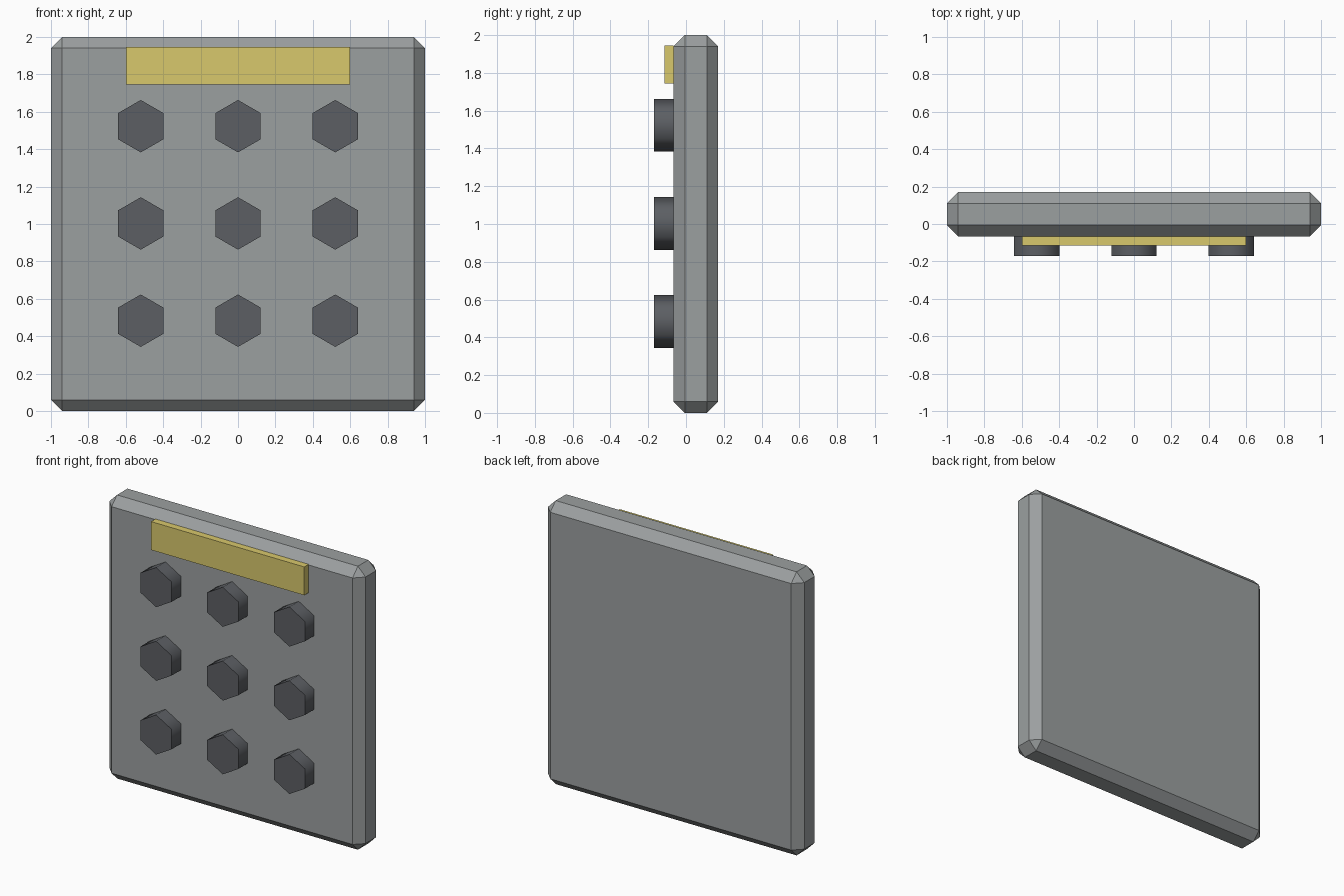
import bpy
from math import radians

cube = bpy.data.objects.get("Cube")
if cube:
    bpy.data.objects.remove(cube, do_unlink=True)


def material(name, rgb):
    mat = bpy.data.materials.new(name)
    mat.use_nodes = True
    colour = (*rgb, 1)
    mat.diffuse_color = colour
    mat.node_tree.nodes["Principled BSDF"].inputs["Base Color"].default_value = colour
    return mat


def box(name, centre, size, mat):
    bpy.ops.mesh.primitive_cube_add(size=1, location=centre)
    obj = bpy.context.object
    obj.name = name
    obj.scale = size
    bpy.ops.object.transform_apply(location=False, rotation=False, scale=True)
    obj.data.materials.append(mat)
    return obj


grey = material("panel grey", (0.33, 0.35, 0.352))
dark = material("dark steel", (0.107, 0.114, 0.126))
yellow = material("label yellow", (0.69, 0.58, 0.15))

FRONT = -0.066   # front face of the panel
BACK = 0.17

# Chamfered square panel
panel = box("panel", (0, (FRONT + BACK) / 2, 1), (2, BACK - FRONT, 2), grey)
bevel = panel.modifiers.new("chamfer", "BEVEL")
bevel.width = 0.06
bevel.segments = 1

# Raised strip near the top
box("label_strip", (0, (FRONT - 0.115) / 2, 1.845), (1.195, FRONT + 0.115, 0.2), yellow)

# Grid of hexagonal studs, points up
for row in range(3):
    for col in range(3):
        bpy.ops.mesh.primitive_cylinder_add(
            vertices=6, radius=0.14, depth=FRONT + 0.17,
            location=((col - 1) * 0.52, (FRONT - 0.17) / 2, 1.003 + (row - 1) * 0.52),
            rotation=(radians(90), 0, 0))
        stud = bpy.context.object
        stud.name = f"hex_stud_{row + 1}_{col + 1}"
        stud.data.materials.append(dark)
        # sides blend together, caps stay sharp
        bpy.ops.object.shade_smooth_by_angle(angle=radians(70))
